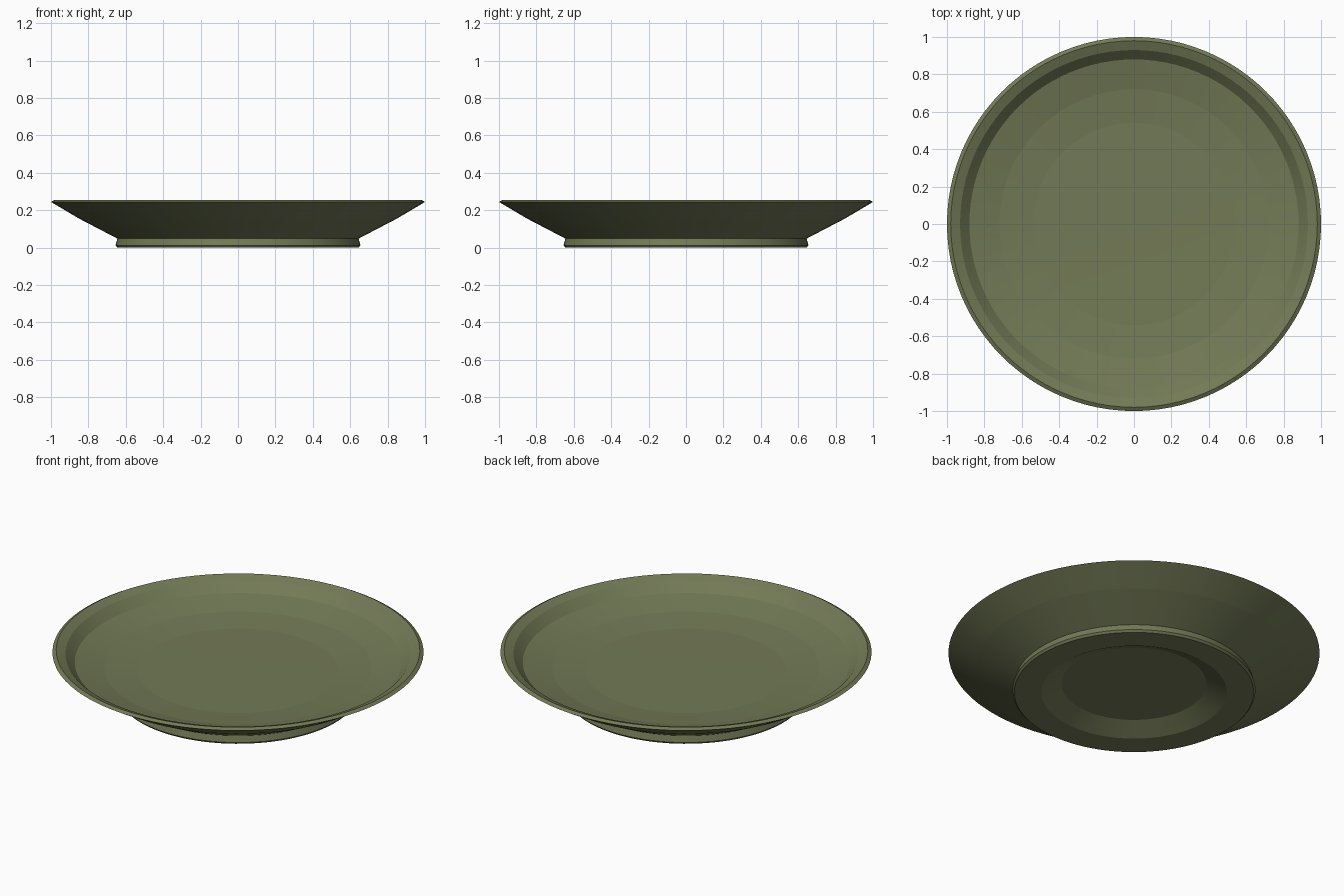
import bpy, bmesh, math

if "Cube" in bpy.data.objects:
    bpy.data.objects.remove(bpy.data.objects["Cube"])

SEGMENTS = 96

# Single olive glaze
glaze = bpy.data.materials.new("olive_glaze")
glaze.diffuse_color = (0.171, 0.195, 0.093, 1.0)
glaze.use_nodes = True
glaze.node_tree.nodes["Principled BSDF"].inputs["Base Color"].default_value = glaze.diffuse_color

# Closed half-section (radius, height), from underside centre out and back to the top centre
profile = [
    (0.0, 0.053), (0.39, 0.053), (0.50, 0.0),       # recessed underside
    (0.645, 0.0), (0.655, 0.012), (0.645, 0.048),   # foot ring
    (0.85, 0.155), (1.0, 0.244),                    # flared outer wall
    (0.98, 0.255), (0.93, 0.235),                   # rim lip
    (0.88, 0.185), (0.72, 0.150),                   # inner wall and sloping floor
    (0.54, 0.133), (0.0, 0.128),                    # shallow centre
]


def lathe(name, section, material):
    """Spin a section around z; points on the axis become single vertices."""
    bm = bmesh.new()
    rings = []
    for r, z in section:
        if r == 0:
            rings.append([bm.verts.new((0, 0, z))] * SEGMENTS)
        else:
            rings.append([bm.verts.new((r * math.cos(math.tau * i / SEGMENTS),
                                        r * math.sin(math.tau * i / SEGMENTS), z))
                          for i in range(SEGMENTS)])
    for low, high in zip(rings, rings[1:]):
        for i in range(SEGMENTS):
            j = (i + 1) % SEGMENTS
            corners = dict.fromkeys((low[i], low[j], high[j], high[i]))
            bm.faces.new(list(corners))
    bmesh.ops.recalc_face_normals(bm, faces=bm.faces)
    # Smooth around the plate, crisp along each profile ring
    for f in bm.faces:
        f.smooth = True
    for e in bm.edges:
        a, b = e.verts
        if abs(a.co.z - b.co.z) < 1e-6 and abs(a.co.xy.length - b.co.xy.length) < 1e-4:
            e.smooth = False
    mesh = bpy.data.meshes.new(name)
    bm.to_mesh(mesh)
    bm.free()
    mesh.materials.append(material)
    obj = bpy.data.objects.new(name, mesh)
    bpy.context.collection.objects.link(obj)
    return obj


lathe("plate", profile, glaze)
